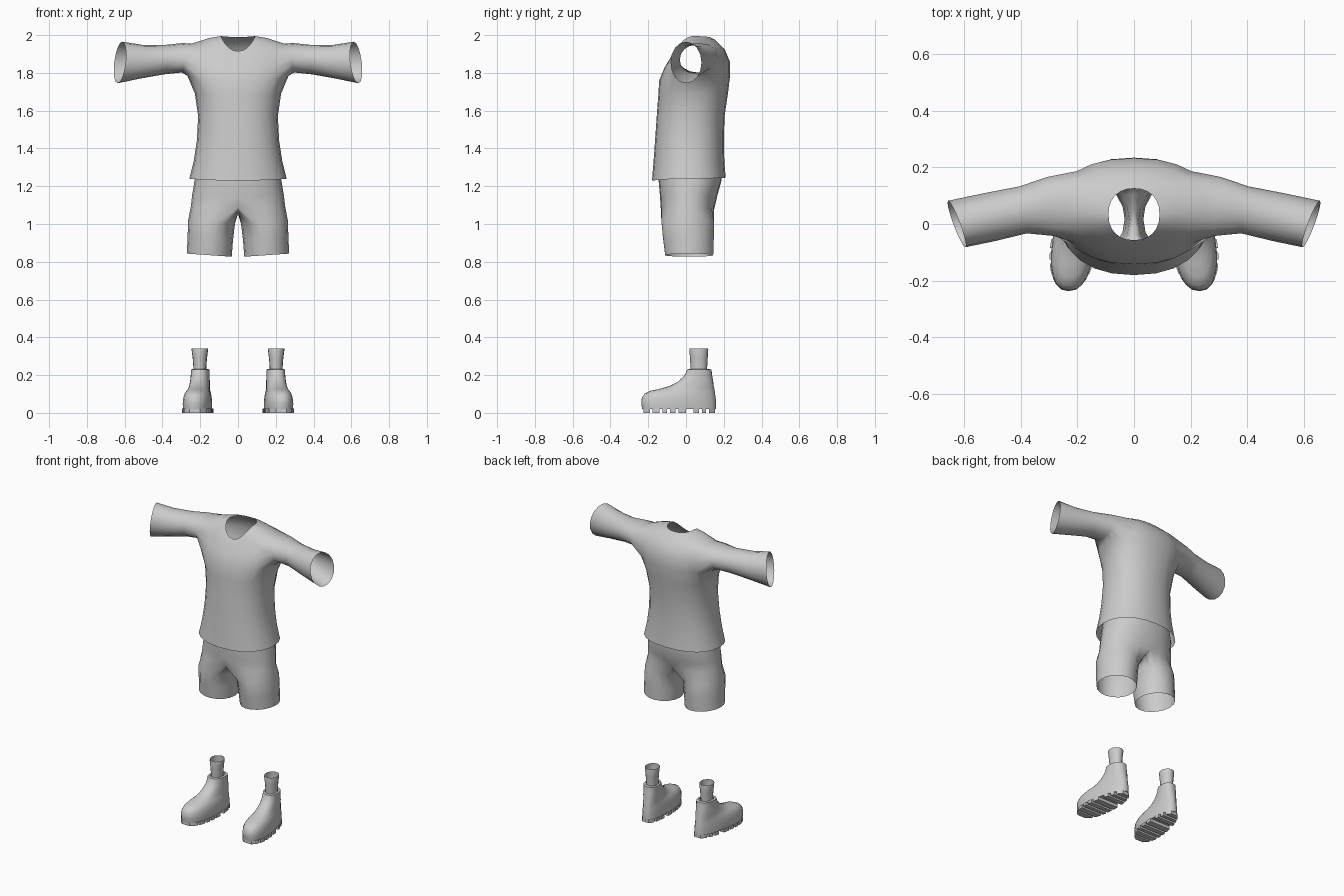
import bpy, bmesh
from math import sin, cos, pi, radians

if "Cube" in bpy.data.objects:
    bpy.data.objects.remove(bpy.data.objects["Cube"])


def spow(v, e):
    return (abs(v) ** e) * (1 if v >= 0 else -1)


def half_ring(w, yf, yb, zf, zs, zb, n=12, p=2.25):
    """Half loop on the +x side, from front centre to back centre."""
    pts = []
    for i in range(n + 1):
        a = -pi / 2 + pi * i / n
        s = spow(sin(a), 2 / p)
        x = 0 if i in (0, n) else w * spow(cos(a), 2 / p)
        z_end = zf if s < 0 else zb
        pts.append((x, (yf + yb) / 2 + s * (yb - yf) / 2, zs + (z_end - zs) * s * s))
    return pts


def add_row(bm, pts):
    return [bm.verts.new(p) for p in pts]


def skin(bm, a, b, closed=False, skip=()):
    n = len(a)
    for i in range(n if closed else n - 1):
        if i not in skip:
            j = (i + 1) % n
            bm.faces.new((a[i], a[j], b[j], b[i]))


def finish(bm, name, angle=None):
    bmesh.ops.recalc_face_normals(bm, faces=bm.faces)
    me = bpy.data.meshes.new(name)
    bm.to_mesh(me)
    bm.free()
    ob = bpy.data.objects.new(name, me)
    bpy.context.collection.objects.link(ob)
    for f in me.polygons:
        f.use_smooth = True
    if angle:
        bpy.ops.object.select_all(action='DESELECT')
        ob.select_set(True)
        bpy.context.view_layer.objects.active = ob
        bpy.ops.object.shade_smooth_by_angle(angle=radians(angle))
    m = ob.modifiers.new("Mirror", 'MIRROR')
    m.use_clip = True
    m.merge_threshold = 0.0005
    return ob


# Shirt: half torso with a side opening that runs out into the sleeve
bm = bmesh.new()
torso = [  # half width, y front, y back, z front, z side, z back
    (.258, -.180, .210, 1.23, 1.24, 1.245),
    (.235, -.172, .203, 1.33, 1.33, 1.33),
    (.218, -.164, .200, 1.44, 1.44, 1.44),
    (.211, -.155, .204, 1.57, 1.57, 1.57),
    (.228, -.147, .222, 1.68, 1.69, 1.69),
    (.268, -.142, .234, 1.76, 1.785, 1.79),
    (.275, -.113, .232, 1.83, 1.86, 1.86),
    (.245, -.085, .205, 1.875, 1.955, 1.925),
    (.150, -.070, .155, 1.90, 1.985, 1.975),
    (.090, -.057, .125, 1.915, 1.995, 1.99),
]
rows = [add_row(bm, half_ring(*t)) for t in torso]
LOW = 5
for r in range(len(rows) - 1):
    skin(bm, rows[r], rows[r + 1], skip=range(3, 9) if r in (LOW, LOW + 1) else ())
loop = (rows[LOW][3:10] + [rows[LOW + 1][9]] + rows[LOW + 2][3:10][::-1]
        + [rows[LOW + 1][3]])
for v in rows[LOW + 1][4:9]:
    bm.verts.remove(v)
sleeve = [  # x, y centre, y radius, z centre, z radius, skew of the loop
    (.295, .062, .104, 1.880, .078, .10),
    (.39, .050, .083, 1.870, .078, .15),
    (.51, .024, .084, 1.859, .089, .25),
    (.625, .000, .082, 1.855, .110, .37),
]
for x, yc, ry, zc, rz, skew in sleeve:
    pts = []
    for k in range(16):
        a = -pi / 2 + (k - 3) * pi / 8
        dy, dz = ry * cos(a), rz * sin(a)
        pts.append((x + skew * (dy - .3 * dz), yc + dy, zc + dz))
    new = add_row(bm, pts)
    skin(bm, loop, new, closed=True)
    loop = new
finish(bm, "shirt")

# Shorts: half pelvis, centre strip under the crotch, then one leg tube
bm = bmesh.new()
pelvis = [
    (.215, -.142, .180, 1.32), (.230, -.145, .188, 1.23),
    (.243, -.138, .166, 1.15), (.250, -.134, .152, 1.09),
]
rows = [add_row(bm, half_ring(w, f, b, z, z, z)) for w, f, b, z in pelvis]
for a, b in zip(rows, rows[1:]):
    skin(bm, a, b)
strip = add_row(bm, [(0, .009 - .143 * t, 1.09 - .035 * (1 - t * t))
                     for t in (-.67, -.33, 0, .33, .67)])
loop = rows[-1] + strip
leg = [(.140, .124, .009, .141, 1.01), (.147, .120, .013, .136, .92),
       (.152, .119, .017, .129, .835)]
for xc, rx, yc, ry, z in leg:
    pts = []
    for k in range(18):
        a = (k - 6) * pi / 9
        pts.append((xc + rx * cos(a), yc + ry * sin(a), z + .07 * rx * cos(a)))
    new = add_row(bm, pts)
    skin(bm, loop, new, closed=True)
    loop = new
finish(bm, "shorts")


# Boots: stacked outlines, toes turned slightly outward
def foot_x(y):
    return .2 + (.07 - y) * .1


def boot_ring(z, yf, yb, wf, wb, n=24, p=2.3):
    pts = []
    for i in range(n):
        a = 2 * pi * i / n
        s = spow(sin(a), 2 / p)
        y = (yf + yb) / 2 + s * (yb - yf) / 2
        w = wf + (wb - wf) * (s + 1) / 2
        pts.append((foot_x(y) + w * spow(cos(a), 2 / p), y, z))
    return pts


bm = bmesh.new()
boot = [  # z, y front, y back, width at toe, width at heel
    (.020, -.232, .160, .084, .062), (.050, -.237, .160, .086, .062),
    (.080, -.234, .157, .082, .060), (.102, -.218, .154, .074, .058),
    (.117, -.188, .152, .062, .057), (.127, -.140, .150, .054, .056),
    (.143, -.085, .147, .052, .054), (.165, -.043, .144, .050, .052),
    (.190, -.015, .140, .049, .050), (.208, -.003, .137, .048, .049),
    (.230, .006, .135, .049, .049), (.232, .022, .118, .037, .037),
]
rows = [add_row(bm, boot_ring(*b)) for b in boot]
for a, b in zip(rows, rows[1:]):
    skin(bm, a, b, closed=True)
bm.faces.new(rows[0])
finish(bm, "boots", 45)

# Sole lugs: bars across the foot, clipped to the sole outline
bm = bmesh.new()


def sole_half(y):
    s = (y + .036) / .196
    return (.073 - .011 * s) * max(0, 1 - abs(s) ** 2.3) ** (1 / 2.3) * 1.08


lugs = [(-.226, -.190), (-.178, -.140), (-.125, -.100), (-.085, -.055),
        (-.040, .000), (.040, .070), (.085, .107), (.122, .153)]
for y0, y1 in lugs:
    ym = (y0 + y1) / 2
    low, top = [add_row(bm, [(foot_x(y) + s * sole_half(y), y, z) for y, s in
                             ((y0, -1), (y0, 1), (ym, 1), (y1, 1), (y1, -1), (ym, -1))])
                for z in (0, .022)]
    skin(bm, low, top, closed=True)
    bm.faces.new(low)
    bm.faces.new(top)
finish(bm, "sole_lugs", 30)

# Socks: open tubes flaring upward out of the boots
bm = bmesh.new()
sock = [(.20, .034, .043), (.24, .034, .044), (.29, .038, .047),
        (.335, .044, .050), (.34, .043, .049)]
rows = [add_row(bm, [(.202 + rx * cos(k * pi / 8), .068 + ry * sin(k * pi / 8), z)
                     for k in range(16)]) for z, rx, ry in sock]
for a, b in zip(rows, rows[1:]):
    skin(bm, a, b, closed=True)
finish(bm, "socks", 50)
